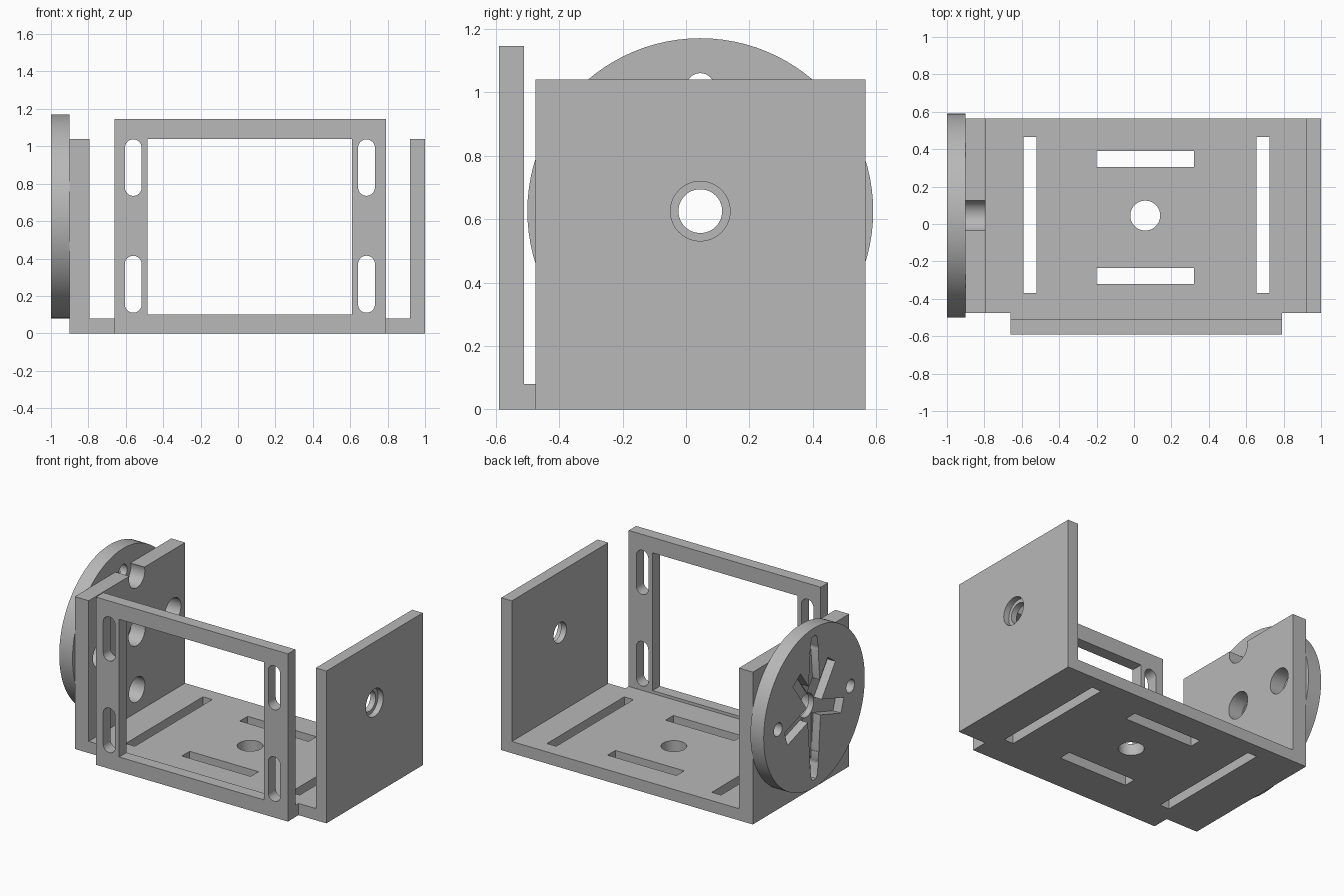
import bpy, bmesh, math
from mathutils import Vector

cube = bpy.data.objects.get("Cube")
if cube:
    bpy.data.objects.remove(cube, do_unlink=True)

grey = bpy.data.materials.new("plain grey")
grey.use_nodes = True
grey.diffuse_color = (0.48, 0.48, 0.48, 1)
grey.node_tree.nodes["Principled BSDF"].inputs["Base Color"].default_value = grey.diffuse_color

# Shared centre of the hub, in y and z
HUB = Vector((0.045, 0.625))


def prism(name, profile, axis, lo, hi):
    """Extrude a 2D profile along the x, y or z axis."""
    def place(p, d):
        return {"x": (d, p[0], p[1]), "y": (p[0], d, p[1]), "z": (p[0], p[1], d)}[axis]
    bm = bmesh.new()
    low = [bm.verts.new(place(p, lo)) for p in profile]
    high = [bm.verts.new(place(p, hi)) for p in profile]
    bm.faces.new(low)
    bm.faces.new(high)
    n = len(low)
    for i in range(n):
        j = (i + 1) % n
        bm.faces.new((low[i], low[j], high[j], high[i]))
    bmesh.ops.recalc_face_normals(bm, faces=bm.faces)
    mesh = bpy.data.meshes.new(name)
    bm.to_mesh(mesh)
    bm.free()
    mesh.materials.append(grey)
    obj = bpy.data.objects.new(name, mesh)
    bpy.context.collection.objects.link(obj)
    return obj


def rect(a0, a1, b0, b1):
    return [(a0, b0), (a1, b0), (a1, b1), (a0, b1)]


def circle(a, b, r, n=48):
    return [(a + r * math.cos(math.tau * i / n), b + r * math.sin(math.tau * i / n)) for i in range(n)]


def stadium(a, b0, b1, r, n=16):
    arc = [math.pi * i / n for i in range(n + 1)]
    top = [(a + r * math.cos(t), b1 - r + r * math.sin(t)) for t in arc]
    bottom = [(a - r * math.cos(t), b0 + r - r * math.sin(t)) for t in arc]
    return top + bottom


def combine(target, tool, operation="DIFFERENCE"):
    """Apply a boolean and drop the tool."""
    mod = target.modifiers.new("combine", "BOOLEAN")
    mod.operation, mod.solver, mod.object = operation, "EXACT", tool
    bpy.context.view_layer.objects.active = target
    bpy.ops.object.modifier_apply(modifier=mod.name)
    bpy.data.objects.remove(tool, do_unlink=True)


def cut(target, profile, axis, lo, hi):
    combine(target, prism("cutter", profile, axis, lo, hi))


def around(radius):
    """Four points around the hub."""
    for k in range(4):
        t = k * math.pi / 2
        yield HUB.x + radius * math.cos(t), HUB.y + radius * math.sin(t)


# U-shaped bracket: floor with two side walls
bracket = prism("bracket", [(-0.9, 0), (1, 0), (1, 1.04), (0.92, 1.04), (0.92, 0.08),
                            (-0.795, 0.08), (-0.795, 1.04), (-0.9, 1.04)], "y", -0.475, 0.565)

# Front frame with its foot, joined to the floor
frame = prism("front_frame", [(-0.59, 0), (-0.45, 0), (-0.45, 0.08), (-0.51, 0.08),
                              (-0.51, 1.145), (-0.59, 1.145)], "x", -0.66, 0.79)
cut(frame, rect(-0.485, 0.61, 0.1, 1.04), "y", -0.7, -0.485)
for x in (-0.56, 0.687):
    for z0, z1 in ((0.11, 0.415), (0.735, 1.037)):
        cut(frame, stadium(x, z0, z1, 0.045), "y", -0.7, -0.485)
combine(bracket, frame, "UNION")

# Floor slots and floor hole
for x in (-0.555, 0.69):
    cut(bracket, rect(x - 0.035, x + 0.035, -0.37, 0.465), "z", -0.1, 0.2)
for y in (-0.278, 0.347):
    cut(bracket, rect(-0.2, 0.32, y - 0.042, y + 0.042), "z", -0.1, 0.2)
cut(bracket, circle(0.06, 0.045, 0.08), "z", -0.1, 0.2)

# Bearing hole with counterbore in the plain wall
cut(bracket, circle(*HUB, 0.069), "x", 0.85, 1.1)
cut(bracket, circle(*HUB, 0.094), "x", 0.96, 1.1)

# Access holes in the wall behind the disc; the upper one opens the top edge
cut(bracket, circle(*HUB, 0.09), "x", -0.95, -0.7)
for y, z in around(0.39):
    cut(bracket, circle(y, z, 0.085), "x", -0.95, -0.7)

# Round drive disc
disc = prism("drive_disc", circle(*HUB, 0.545, 96), "x", -1, -0.9)

# Long tapered vertical recess
half = [(0.035, 0.46), (0.02, 0.49)]
outline = [(0.075, 0)] + half + [(-a, b) for a, b in reversed(half)] + [(-0.075, 0)]
outline += [(-a, -b) for a, b in half] + [(a, -b) for a, b in reversed(half)]
cut(disc, [(HUB.x + a, HUB.y + b) for a, b in outline], "x", -1.1, -0.945)

# Five-armed star recess
for k in range(5):
    t = math.radians(72 * k - 90)
    out, side = Vector((math.cos(t), math.sin(t))), Vector((-math.sin(t), math.cos(t)))
    arm = [HUB + out * a + side * b for a, b in rect(0, 0.32, -0.05, 0.05)]
    cut(disc, arm, "x", -1.1, -0.94)

# Hub hole and screw holes
cut(disc, circle(*HUB, 0.08), "x", -1.1, -0.8)
for y, z in around(0.39):
    cut(disc, circle(y, z, 0.045, 32), "x", -1.1, -0.8)

# Smooth round surfaces, keep edges crisp
for obj in (bracket, disc):
    bpy.ops.object.select_all(action="DESELECT")
    obj.select_set(True)
    bpy.context.view_layer.objects.active = obj
    bpy.ops.object.shade_smooth_by_angle(angle=math.radians(30))
